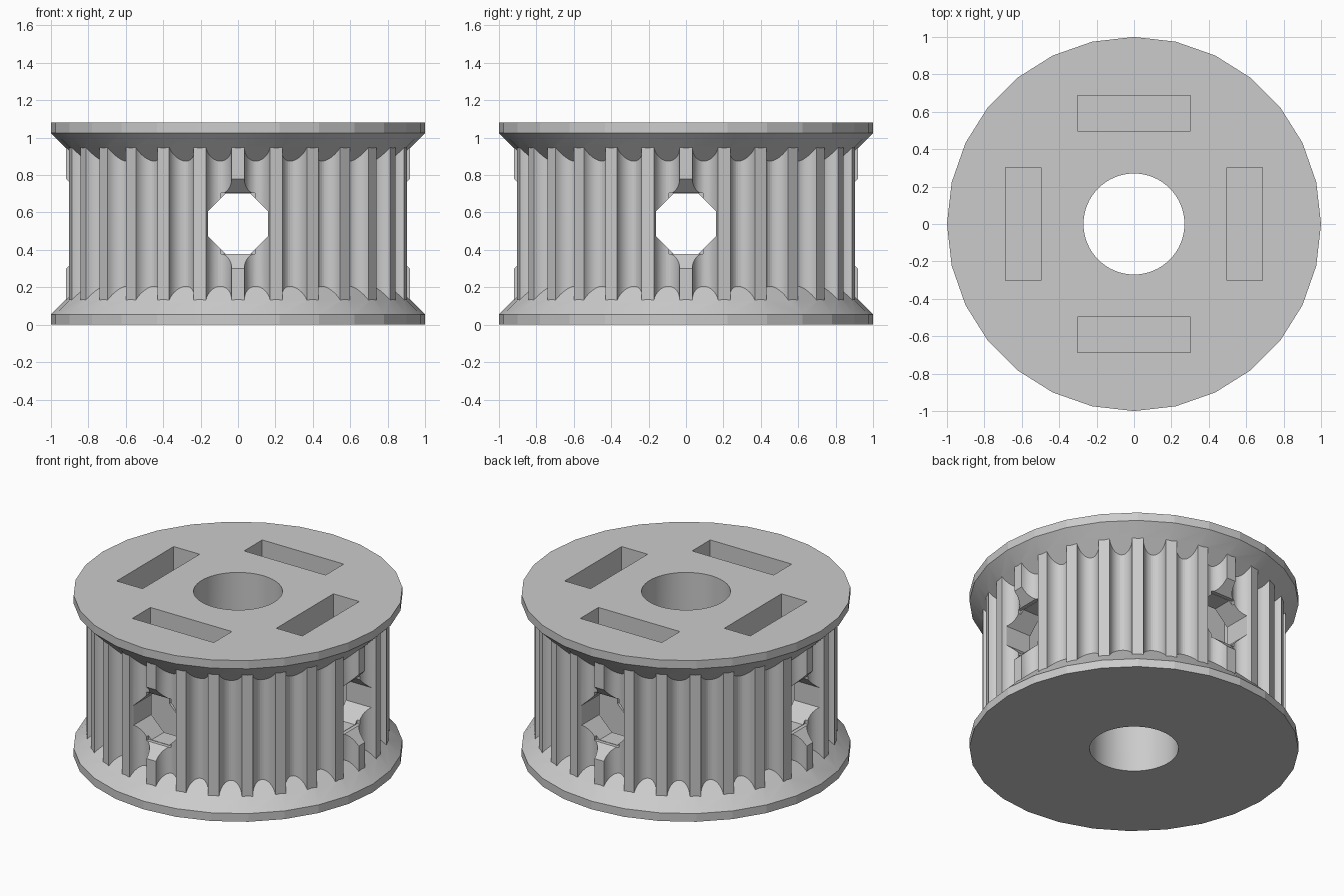
import bpy, bmesh
from math import pi, sin, cos, radians
from mathutils import Matrix, Vector

if "Cube" in bpy.data.objects:
    bpy.data.objects.remove(bpy.data.objects["Cube"])

TEETH = 28
HEIGHT = 1.08
MID = HEIGHT / 2
STEP = 2 * pi / TEETH

grey = bpy.data.materials.new("plain grey")
grey.diffuse_color = (0.6, 0.6, 0.6, 1)
grey.use_nodes = True
grey.node_tree.nodes["Principled BSDF"].inputs["Base Color"].default_value = (0.6, 0.6, 0.6, 1)


def loft(name, rings):
    """Closed solid through a list of rings of equal point count."""
    bm = bmesh.new()
    loops = [[bm.verts.new(p) for p in ring] for ring in rings]
    n = len(loops[0])
    for a, b in zip(loops, loops[1:]):
        for i in range(n):
            j = (i + 1) % n
            bm.faces.new((a[i], a[j], b[j], b[i]))
    bm.faces.new(loops[0][::-1])
    bm.faces.new(loops[-1])
    bmesh.ops.recalc_face_normals(bm, faces=bm.faces)
    mesh = bpy.data.meshes.new(name)
    bm.to_mesh(mesh)
    bm.free()
    mesh.materials.append(grey)
    ob = bpy.data.objects.new(name, mesh)
    bpy.context.collection.objects.link(ob)
    return ob


def circle(r, z, n, turn=0.0):
    return [Vector((r * cos(turn + 2 * pi * i / n), r * sin(turn + 2 * pi * i / n), z))
            for i in range(n)]


def rect(hx, hy, z):
    return [Vector((sx * hx, sy * hy, z)) for sx, sy in ((-1, -1), (1, -1), (1, 1), (-1, 1))]


def combine(target, other, operation):
    mod = target.modifiers.new("combine", 'BOOLEAN')
    mod.operation = operation
    mod.solver = 'EXACT'
    mod.object = other
    bpy.context.view_layer.objects.active = target
    bpy.ops.object.modifier_apply(modifier=mod.name)
    bpy.data.objects.remove(other)


# Toothed core: flat tooth tops with rounded grooves between
def tooth_ring(z, outer=0.92, half_top=0.037, depth=0.076, segments=16):
    points = []
    for t in range(TEETH):
        middle = (t + 0.5) * STEP
        half_groove = STEP / 2 - half_top
        for k in range(segments + 1):
            a = pi * k / segments
            angle = middle - half_groove * cos(a)
            r = outer - depth * sin(a)
            points.append(Vector((r * cos(angle), r * sin(angle), z)))
    return points


pulley = loft("toothed_pulley", [tooth_ring(0.03), tooth_ring(HEIGHT - 0.03)])

# Flanges with a straight rim and a 45 degree inner cone
FLANGE = ((1.0, 0.0), (1.0, 0.055), (0.8, 0.255))
for name, top in (("lower_flange", False), ("upper_flange", True)):
    rings = [circle(r, HEIGHT - z if top else z, TEETH) for r, z in FLANGE]
    combine(pulley, loft(name, rings), 'UNION')

# Shaft bore
combine(pulley, loft("bore_cutter", [circle(0.27, -0.1, 64), circle(0.27, HEIGHT + 0.1, 64)]),
        'DIFFERENCE')

# Two crossing octagonal screw holes
for turn in (0, pi / 2):
    hole = loft("screw_hole_cutter", [circle(0.174, z, 8, pi / 8) for z in (-1.1, 1.1)])
    hole.data.transform(Matrix.Translation((0, 0, MID)) @ Matrix.Rotation(turn, 4, 'Z')
                        @ Matrix.Rotation(pi / 2, 4, 'X'))
    combine(pulley, hole, 'DIFFERENCE')

# Nut slots from the top, and sloped tooth cuts at each screw hole mouth
for quarter in range(4):
    spin = Matrix.Rotation(quarter * pi / 2, 4, 'Z')
    slot = loft("nut_slot_cutter", [rect(0.302, 0.096, 0.24), rect(0.302, 0.096, HEIGHT + 0.1)])
    slot.data.transform(spin @ Matrix.Translation((0, 0.592, 0)))
    combine(pulley, slot, 'DIFFERENCE')
    mouth = loft("hole_mouth_cutter", [rect(0.09, 0.163, 0.82), rect(0.09, 0.163, 0.843),
                                       rect(0.09, 0.26, 0.94)])
    mouth.data.transform(spin @ Matrix.Translation((0, 0, MID)) @ Matrix.Rotation(pi / 2, 4, 'X'))
    combine(pulley, mouth, 'DIFFERENCE')

# Smooth grooves and bore, crisp flange facets
bpy.ops.object.select_all(action='DESELECT')
pulley.select_set(True)
bpy.context.view_layer.objects.active = pulley
bpy.ops.object.shade_smooth_by_angle(angle=radians(12))
